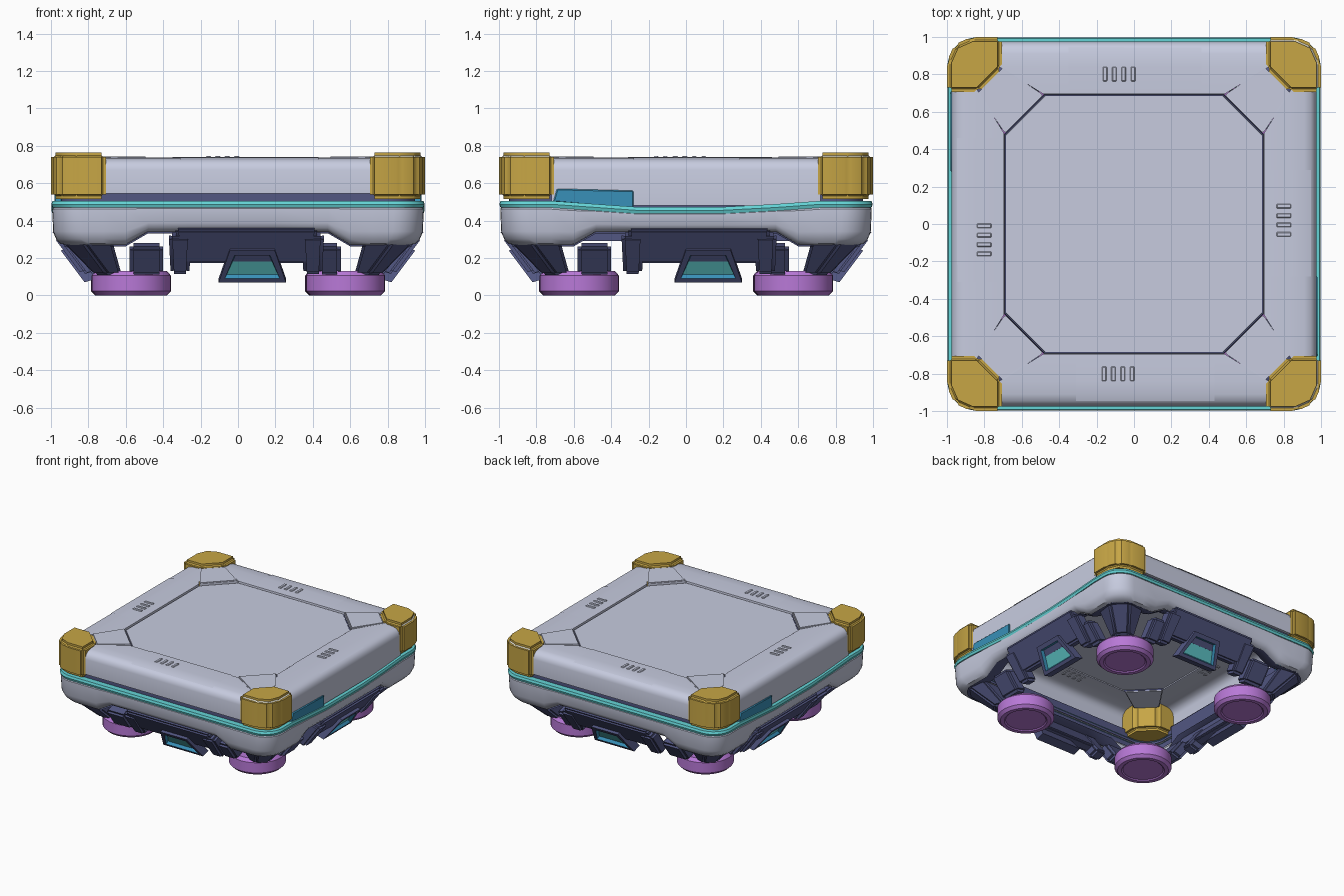
import bpy, bmesh, math
from mathutils import Matrix, Vector

if "Cube" in bpy.data.objects:
    bpy.data.objects.remove(bpy.data.objects["Cube"])


def material(name, r, g, b):
    m = bpy.data.materials.new(name)
    m.use_nodes = True
    m.diffuse_color = (r, g, b, 1)
    m.node_tree.nodes["Principled BSDF"].inputs["Base Color"].default_value = (r, g, b, 1)
    return m


GREY = material("pale grey", .57, .60, .74)
GOLD = material("gold", .57, .38, .06)
TEAL = material("teal", .13, .66, .68)
BLUE = material("blue", .04, .28, .48)
NAVY = material("navy", .085, .095, .225)
PURPLE = material("purple", .48, .19, .68)
CREAM = material("cream", .78, .74, .60)


def finish(name, bm, mats, turn=0, bevel=0, segments=2):
    """Turn a bmesh, authored on the front side, to its place and smooth it."""
    if bevel:
        bmesh.ops.bevel(bm, geom=bm.edges[:], offset=bevel, segments=segments,
                        affect='EDGES', clamp_overlap=True)
    bmesh.ops.recalc_face_normals(bm, faces=bm.faces[:])
    bm.transform(Matrix.Rotation(turn * math.pi / 2, 4, 'Z'))
    me = bpy.data.meshes.new(name)
    bm.to_mesh(me)
    bm.free()
    ob = bpy.data.objects.new(name, me)
    bpy.context.collection.objects.link(ob)
    for m in mats:
        me.materials.append(m)
    bpy.ops.object.select_all(action='DESELECT')
    ob.select_set(True)
    bpy.context.view_layer.objects.active = ob
    bpy.ops.object.shade_smooth_by_angle(angle=math.radians(35))
    return ob


def loft(rows, closed=False):
    """Skin rows of points; closed joins each row into a loop."""
    bm = bmesh.new()
    grid = [[bm.verts.new(p) for p in row] for row in rows]
    n = len(rows[0])
    for a, b in zip(grid, grid[1:]):
        for i in range(n if closed else n - 1):
            j = (i + 1) % n
            bm.faces.new((a[i], a[j], b[j], b[i]))
    return bm


def solid(bottom, top):
    """Closed solid between two matching outlines."""
    bm = loft([bottom, top], True)
    bm.verts.ensure_lookup_table()
    n = len(bottom)
    bm.faces.new(bm.verts[:n])
    bm.faces.new(bm.verts[n:])
    return bm


def flat(outline, z):
    return [(x, y, z) for x, y in outline]


# Perimeter rules: the band dips on both flanks, the lower edge is notched
STOPS = (-.72, -.6, -.48, -.27, .2, .48, .6, .72)


def band_z(side, u):
    if side % 2 == 0 or abs(u) > .71:
        return .487
    return .455 if -.3 < u < .3 else .455 + .032 * min(1, (abs(u) - .27) / .45)


def hem_z(u):
    return .27 + .07 * max(0, min(1, (.6 - abs(u)) / .12))


def perimeter(half, height):
    """Rounded square loop; height(side, u) gives z."""
    pts, r = [], .16
    for k in range(4):
        rot = Matrix.Rotation(k * math.pi / 2, 4, 'Z')
        local = [(u, -half, u) for u in STOPS]
        for i in range(9):
            a = math.pi / 2 * i / 8
            local.append((half - r + r * math.sin(a), -half + r - r * math.cos(a), 1))
        pts += [rot @ Vector((x, y, height(k, u))) for x, y, u in local]
    return pts


def ring(name, section, mat):
    finish(name, loft([perimeter(h, f) for h, f in section], True), [mat])


# Lower body, t runs from hem to band
def shell_height(t):
    return lambda k, u: hem_z(u) + t * (band_z(k, u) - .012 - hem_z(u))


ring("lower_body", [(h, shell_height(t)) for h, t in
     ((.93, 1), (.98, 1), (.993, .93), (.988, .35), (.972, .15), (.95, .03), (.92, 0))], GREY)
ring("underside_lip", [(.93, lambda k, u: hem_z(u) - .008),
                       (.89, lambda k, u: hem_z(u) - .008),
                       (.83, lambda k, u: hem_z(u) + .02)], NAVY)
ring("recess_wall", [(.945, lambda k, u: .43), (.945, lambda k, u: .57)], NAVY)
ring("light_band", [(h, lambda k, u, d=d: band_z(k, u) + d) for h, d in
     ((.94, -.018), (.992, -.018), (.998, 0), (.992, .018), (.94, .018))], TEAL)

# Top panel with its dark seam
OCT = [(-.48, -.69), (.48, -.69), (.69, -.48), (.69, .48),
       (.48, .69), (-.48, .69), (-.69, .48), (-.69, -.48)]


def octagon(scale, z):
    return flat([(x * scale, y * scale) for x, y in OCT], z)


finish("top_panel", solid(octagon(.994, .705), octagon(.991, .724)), [GREY])
finish("panel_seam", loft([octagon(.985, .718), octagon(1, .72), octagon(1.004, .70)], True), [NAVY])

# Corner caps, braces and feet
CAP = [(.705, -.83), (.705, -1), (.87, -1), (.96, -.96), (1, -.87), (1, -.705), (.83, -.705)]
BRACE = [(.485, -.69), (.69, -.485), (.835, -.70), (.70, -.835)]
FENDER_LOW = [(.63, -.63), (.62, -.74), (.70, -.77), (.77, -.70), (.74, -.62)]
FENDER_TOP = [(.68, -.68), (.67, -.92), (.83, -.94), (.94, -.83), (.92, -.67)]
WHEEL = [(.001, .008), (.15, .008), (.16, 0), (.19, 0), (.212, .022),
         (.212, .105), (.19, .13), (.001, .13)]


def wheel(cx, cy, n=32):
    return loft([[(cx + r * math.cos(math.tau * i / n), cy + r * math.sin(math.tau * i / n), z)
                  for i in range(n)] for r, z in WHEEL], True)


for k, corner in enumerate(("front_left", "back_left", "back_right", "front_right")):
    cap = finish(corner + "_cap", solid(flat(CAP, .515), flat(CAP, .765)), [GOLD, CREAM], k, .025, 3)
    # Worn paint on the upper outer rim of two caps
    if k < 2:
        out = Matrix.Rotation(k * math.pi / 2, 3, 'Z') @ Vector((1, -1, 0)).normalized()
        for p in cap.data.polygons:
            if p.normal.dot(out) > .3 and .2 < p.normal.z < .95 and p.center.z > .72:
                p.material_index = 1
    finish(corner + "_brace", solid(flat(BRACE, .695), flat(BRACE, .742)), [GREY], k, .006)
    finish(corner + "_fender", solid(flat(FENDER_LOW, .11), flat(FENDER_TOP, .285)), [NAVY], k, .015)
    finish(corner + "_wheel", wheel(.575, -.57), [PURPLE], k)


# Sloping skirt pieces, drawn in u and z and leaning inwards towards the floor
def lean(z, out):
    return -(.77 + out + (z - .07) * .75)


def slab(u, low, high, z0, z1, out, depth):
    front = [(u - low, lean(z0, out), z0), (u + low, lean(z0, out), z0),
             (u + high, lean(z1, out), z1), (u - high, lean(z1, out), z1)]
    return solid([(x, y + depth, z + depth * .3) for x, y, z in front], front)


# Rim profile: depth, height, half width
RIM = [(-.95, 0, .72), (-.972, .01, .72), (-.975, .67, .72), (-.967, .70, .72),
       (-.945, .722, .72), (-.91, .732, .72), (-.84, .736, .72), (-.695, .733, .485), (-.69, .70, .48)]
# Side, rim base, rim plate ends, louvre centre, skirt shift
SIDES = (("front", .545, -.31, .43, -.085, .045), ("left", .48, -.28, .29, .02, .07),
         ("back", .545, -.36, .35, .08, -.045), ("right", .48, -.46, .31, .085, -.07))

for k, (side, base, u0, u1, vent, shift) in enumerate(SIDES):
    rows = [[(-w, y, max(z, base)), (w, y, max(z, base))] for y, z, w in RIM]
    finish(side + "_rim", loft(rows), [GREY], k)

    # Raised plate on the rim top
    rows = [[(max(u0, -w), y, z + .004), (min(u1, w), y, z + .004)] for y, z, w in RIM[4:8]]
    finish(side + "_rim_plate", loft(rows), [GREY], k)

    # Vent louvres
    for i in range(4):
        x = vent + (i - 1.5) * .05
        slot = [(x - .012, -.84), (x + .012, -.84), (x + .012, -.762), (x - .012, -.762)]
        finish(f"{side}_louvre_{i + 1}", solid(flat(slot, .73), flat(slot, .745)), [GREY], k, .004, 1)

    # Centre skirt, brackets and outer blocks; facing sides mirror each other
    finish(side + "_skirt", slab(shift, .36, .38, .17, .35, .02, .08), [NAVY], k, .015)
    flip = 1 if k < 2 else -1
    for tag, s in (("a", -1), ("b", 1)):
        finish(f"{side}_bracket_{tag}", slab(shift + s * .355, .05, .06, .11, .31, .035, .1), [NAVY], k, .018)
        wide = .09 if s * flip < 0 else .06
        finish(f"{side}_block_{tag}", slab(s * (.40 + wide) + (.03 * s if wide < .08 else 0), wide, wide,
                                           .105, .255, 0, .1), [NAVY], k, .02)

    # Hatch housing with a sunken lit window
    bm = slab(shift * 1.7, .18, .12, .07, .24, .05, .07)
    bmesh.ops.recalc_face_normals(bm, faces=bm.faces[:])
    outward = Vector((0, -1, -.75))
    face = max(bm.faces, key=lambda f: f.normal.dot(outward))
    bmesh.ops.inset_individual(bm, faces=[face], thickness=.042)
    for f in bmesh.ops.inset_individual(bm, faces=[face], thickness=.012, depth=-.025)["faces"]:
        f.material_index = 2
    face.material_index = 1
    finish(side + "_hatch", bm, [NAVY, TEAL, BLUE], k)

    # Blue inlay above the dipped band on the flanks
    if k % 2:
        low = [(-.71, -.94, .50), (-.28, -.94, .465), (-.28, -.94, .56), (-.69, -.94, .57)]
        finish(side + "_inlay", solid(low, [(x, -.982, z) for x, y, z in low]), [BLUE], k, .006, 1)

# Inner bulkhead on one flank
finish("inner_bulkhead", loft([[(-.6, -.87, z), (.6, -.87, z)] for z in (.29, .5)]), [NAVY], 3)
